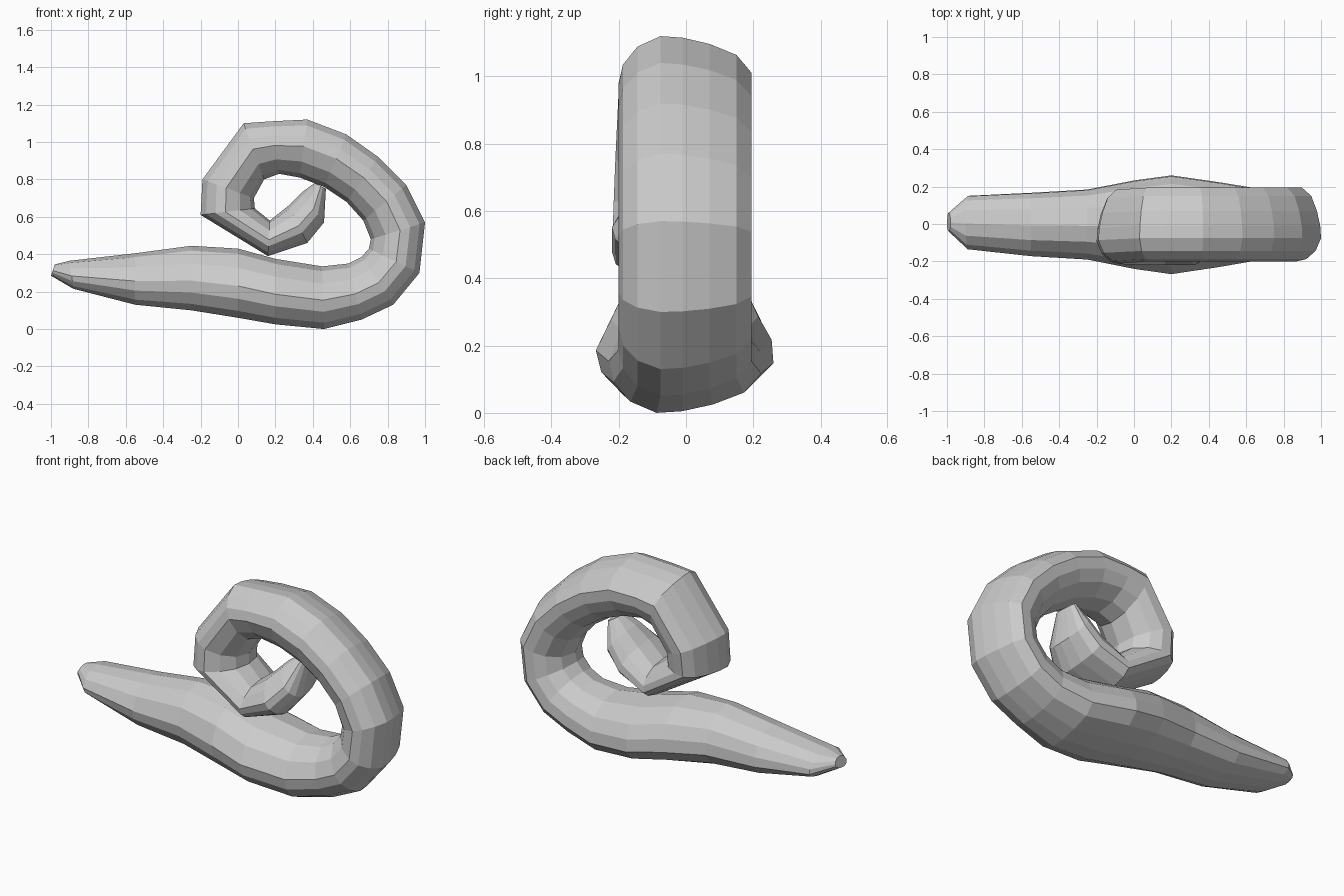
import bpy, bmesh
from mathutils import Vector

# Stations along the spiral: inner (x, z), outer (x, z), half width, y offset
stations = [
    (-.98, .345, -1.0, .285, .05, .01),
    (-.90, .365, -.88, .215, .145, .01),
    (-.55, .405, -.55, .13, .172, 0),
    (-.25, .445, -.25, .10, .19, 0),
    (.0, .43, .0, .06, .24, 0),
    (.2, .375, .2, .025, .268, 0),
    (.45, .335, .46, .0, .23, 0),
    (.59, .35, .66, .05, .20, 0),
    (.66, .385, .83, .13, .20, 0),
    (.70, .43, .97, .30, .20, 0),
    (.71, .48, 1.0, .57, .20, 0),
    (.67, .58, .90, .77, .20, 0),
    (.58, .68, .75, .92, .20, 0),
    (.46, .76, .58, 1.04, .20, 0),
    (.33, .81, .37, 1.12, .20, 0),
    (.22, .83, .17, 1.11, .20, 0),
    (.14, .80, .03, 1.10, .20, 0),
    (.085, .70, -.19, .80, .20, -.01),
    (.09, .645, -.20, .61, .195, -.02),
    (.17, .58, .16, .39, .19, -.03),
    (.27, .66, .37, .46, .18, -.04),
    (.34, .73, .46, .57, .14, -.02),
    (.41, .78, .47, .75, .07, 0),
]

# Cross-section: (across the width, from inner -1 to outer +1)
section = [(-1, .08), (-.94, .45), (-.72, .8), (-.38, 1), (-.05, .97), (.35, .85), (.75, .64),
           (.97, .3), (.95, -.1), (.8, -.5), (.45, -.87), (-.05, -1), (-.5, -.85), (-.83, -.45)]

# Sweep the tapering coil
bm = bmesh.new()
rings = []
for ix, iz, ox, oz, w, y in stations:
    inner, outer = Vector((ix, 0, iz)), Vector((ox, 0, oz))
    mid, half = (inner + outer) / 2, (outer - inner) / 2
    rings.append([bm.verts.new(mid + half * a + Vector((0, y + b * w, 0))) for b, a in section])

n = len(section)
for r0, r1 in zip(rings, rings[1:]):
    for i in range(n):
        j = (i + 1) % n
        bm.faces.new((r0[i], r0[j], r1[j], r1[i]))

# Blunt ends
bm.faces.new(rings[0][::-1])
bm.faces.new(rings[-1])
bmesh.ops.recalc_face_normals(bm, faces=bm.faces)

mesh = bpy.data.meshes.new("coiled_tail")
bm.to_mesh(mesh)
bm.free()
bpy.context.collection.objects.link(bpy.data.objects.new("coiled_tail", mesh))
